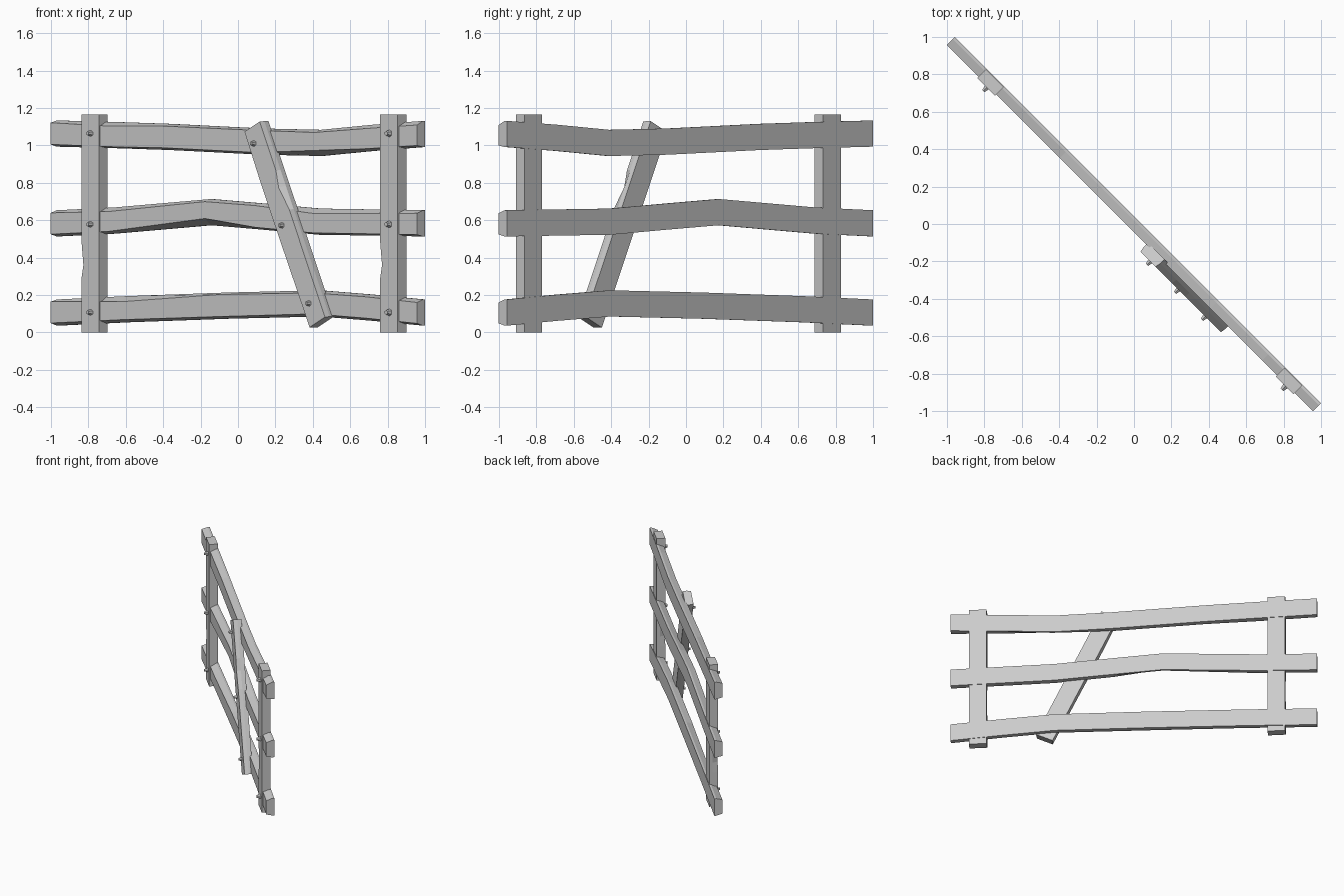
import bpy, bmesh
from math import radians, atan2, hypot
from mathutils import Matrix

cube = bpy.data.objects.get("Cube")
if cube:
    bpy.data.objects.remove(cube, do_unlink=True)

grey = bpy.data.materials.new("plain_grey")
grey.use_nodes = True
COLOUR = (0.6, 0.6, 0.6, 1)
grey.diffuse_color = COLOUR
grey.node_tree.nodes["Principled BSDF"].inputs["Base Color"].default_value = COLOUR

# The whole fence runs diagonally across the ground
DIAGONAL = Matrix.Rotation(radians(-45), 4, 'Z')


def finish(name, bm, matrix):
    bm.transform(DIAGONAL @ matrix)
    bmesh.ops.recalc_face_normals(bm, faces=bm.faces)
    mesh = bpy.data.meshes.new(name)
    bm.to_mesh(mesh)
    bm.free()
    mesh.materials.append(grey)
    obj = bpy.data.objects.new(name, mesh)
    bpy.context.collection.objects.link(obj)
    return obj


def beam(name, stations, width, front, back, depth, matrix=Matrix()):
    """Hewn timber along X; station = (along, offset, upper wear, lower wear)."""
    bm = bmesh.new()
    rings = []
    h = width / 2
    for x, z, up, low in stations:
        section = [(back, h), (front + depth, h), (front, h - up),
                   (front, low - h), (front + depth, -h), (back, -h)]
        rings.append([bm.verts.new((x, y, z + s)) for y, s in section])
    for a, b in zip(rings, rings[1:]):
        for i in range(6):
            j = (i + 1) % 6
            bm.faces.new((a[i], a[j], b[j], b[i]))
    bm.faces.new(rings[0])
    bm.faces.new(rings[-1])
    return finish(name, bm, matrix)


def bolt(name, x, y, z, radius):
    bm = bmesh.new()
    bmesh.ops.create_cone(bm, cap_ends=True, segments=6, radius1=radius,
                          radius2=radius * 0.55, depth=0.035)
    finish(name, bm, Matrix.Translation((x, y, z)) @ Matrix.Rotation(radians(90), 4, 'X'))


# Three crooked rails with worn front edges
END = 1.385
rails = {
    "top_rail": [(-END, 1.063, .012, .012), (-0.95, 1.055, .022, .008),
                 (-0.53, 1.045, .012, .012), (0.17, 1.02, .010, .012),
                 (0.61, 1.013, .014, .030), (1.0, 1.04, .020, .012),
                 (END, 1.061, .022, .008)],
    "middle_rail": [(-END, .583, .014, .012), (-0.95, .598, .022, .012),
                    (-0.22, .643, .014, .036), (0.16, .62, .012, .012),
                    (0.6, .592, .026, .010), (END, .583, .016, .010)],
    "bottom_rail": [(-END, .106, .012, .014), (-0.85, .124, .030, .014),
                    (-0.1, .143, .010, .012), (0.6, .155, .014, .014),
                    (1.0, .132, .012, .014), (END, .106, .016, .012)],
}
for name, stations in rails.items():
    beam(name, stations, 0.14, -0.031, 0.03, 0.045)

# Two upright posts, nicked on one edge, with a bolt at each rail
for side, x, size in (("right", -1.078, 0.018), ("left", 1.18, 0.021)):
    nick = [(0, 0, 0, 0), (0.28, 0, 0, 0), (0.36, 0, .016, 0),
            (0.5, 0, 0, 0), (1.165, 0, 0, 0)]
    upright = Matrix.Translation((x, 0, 0)) @ Matrix.Rotation(radians(-90), 4, 'Y')
    beam(side + "_post", nick, 0.134, -0.04, 0.026, 0.04, upright)
    for level, z in (("top", 1.064), ("middle", .578), ("bottom", .107)):
        bolt(f"{side}_post_{level}_bolt", x + 0.006, -0.05, z, size)

# Slanting brace across the front
x0, z0, x1, z1 = 0.186, 1.1, 0.68, 0.055
length = hypot(x1 - x0, z1 - z0)
slant = Matrix.Translation((x0, 0, z0)) @ Matrix.Rotation(atan2(z0 - z1, x1 - x0), 4, 'Y')
beam("diagonal_brace",
     [(0, 0, .006, .006), (length * .25, 0, .006, 0), (length * .33, 0, .026, 0),
      (length * .45, 0, .004, 0), (length, 0, .006, .004)],
     0.138, -0.08, -0.018, 0.03, slant)
for level, x, z in (("top", .203, 1.01), ("middle", .415, .572), ("bottom", .619, .155)):
    bolt(f"brace_{level}_bolt", x, -0.088, z, 0.018)
